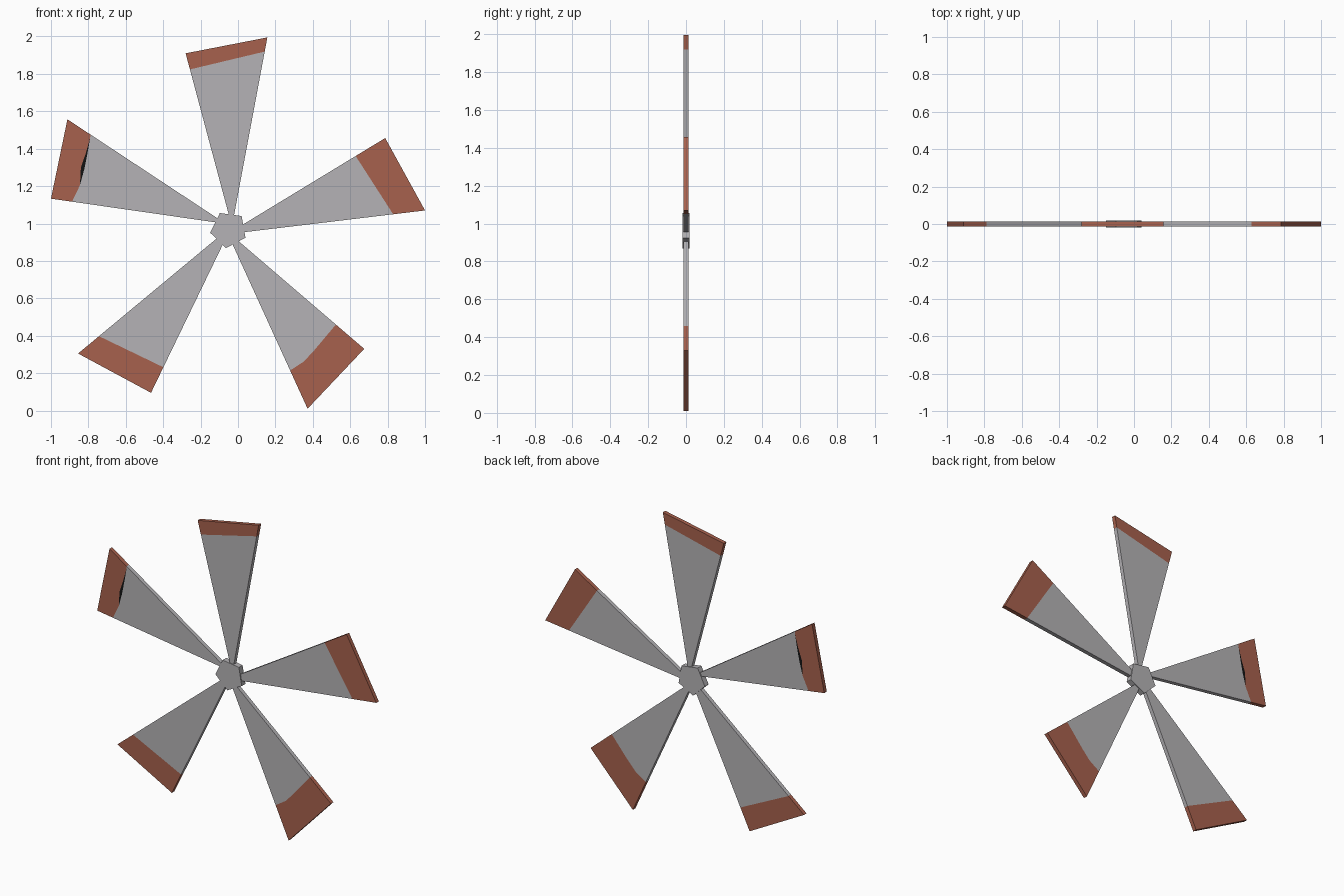
import bpy, bmesh, math
from mathutils import Vector

if "Cube" in bpy.data.objects:
    bpy.data.objects.remove(bpy.data.objects["Cube"])


def material(name, rgb):
    m = bpy.data.materials.new(name)
    m.diffuse_color = (*rgb, 1)
    m.use_nodes = True
    m.node_tree.nodes["Principled BSDF"].inputs["Base Color"].default_value = m.diffuse_color
    return m


GREY = material("light grey", (0.46, 0.45, 0.465))
RED = material("brick red", (0.39, 0.12, 0.075))
BLACK = material("black", (0.006, 0.006, 0.006))


def flat_part(name, regions, thickness):
    """Front-facing plate from (x, z) polygons with material slots, made solid about y = 0."""
    bm = bmesh.new()
    for pts, slot in regions:
        f = bm.faces.new([bm.verts.new((p[0], 0, p[1])) for p in pts])
        f.material_index = slot
    bmesh.ops.remove_doubles(bm, verts=bm.verts, dist=0.0005)
    bmesh.ops.recalc_face_normals(bm, faces=bm.faces)
    me = bpy.data.meshes.new(name)
    bm.to_mesh(me)
    bm.free()
    for m in (GREY, RED, BLACK):
        me.materials.append(m)
    ob = bpy.data.objects.new(name, me)
    bpy.context.collection.objects.link(ob)
    mod = ob.modifiers.new("thickness", "SOLIDIFY")
    mod.thickness = thickness
    mod.offset = 0
    return ob


# Dark chip on the left blade: grey-side and red-side edges between shared ends
chip_low, chip_high = (-0.845, 1.205), (-0.79, 1.46)
chip_grey = [chip_low, (-0.822, 1.29), (-0.805, 1.375), chip_high]
chip_red = [chip_low, (-0.84, 1.30), (-0.814, 1.375), chip_high]

# name: tip a, tip b, root b, root a, painted share of edges a and b, paint line (grey side, red side)
blades = {
    "top_blade": ((-0.28, 1.91), (0.157, 1.995), (-0.02, 1.05), (-0.05, 1.05), 0.10, 0.08, [], []),
    "right_blade": ((0.787, 1.457), (1.0, 1.07), (0.043, 0.955), (0.035, 1.0), 0.21, 0.178, [], []),
    "lower_right_blade": ((0.675, 0.33), (0.372, 0.01), (-0.025, 0.88), (0.01, 0.90), 0.228, 0.235,
                          [(0.41, 0.325), (0.352, 0.262)], [(0.41, 0.325), (0.352, 0.262)]),
    "lower_left_blade": ((-0.465, 0.095), (-0.855, 0.305), (-0.12, 0.915), (-0.085, 0.88), 0.174, 0.152, [], []),
    "left_blade": ((-1.0, 1.133), (-0.912, 1.557), (-0.113, 1.03), (-0.145, 1.01), 0.132, 0.153,
                   chip_grey, chip_red),
}

# Blades with painted tips, roots run slightly into the hub
for name, (ta, tb, rb, ra, fa, fb, grey_line, red_line) in blades.items():
    ta, tb, rb, ra = map(Vector, (ta, tb, rb, ra))
    pa, pb = ta.lerp(ra, fa), tb.lerp(rb, fb)
    root_a, root_b = ta.lerp(ra, 1.03), tb.lerp(rb, 1.03)
    regions = [([root_a, pa, *grey_line, pb, root_b], 0),
               ([ta, tb, pb, *reversed(red_line), pa], 1)]
    if grey_line != red_line:
        regions.append((red_line + grey_line[-2:0:-1], 2))
    flat_part(name, regions, 0.026)

# Five-sided hub
hub = [(-0.05 + 0.1 * math.cos(math.radians(a)), 0.968 + 0.1 * math.sin(math.radians(a)))
       for a in range(-98, 262, 72)]
flat_part("hub", [(hub, 0)], 0.038)
